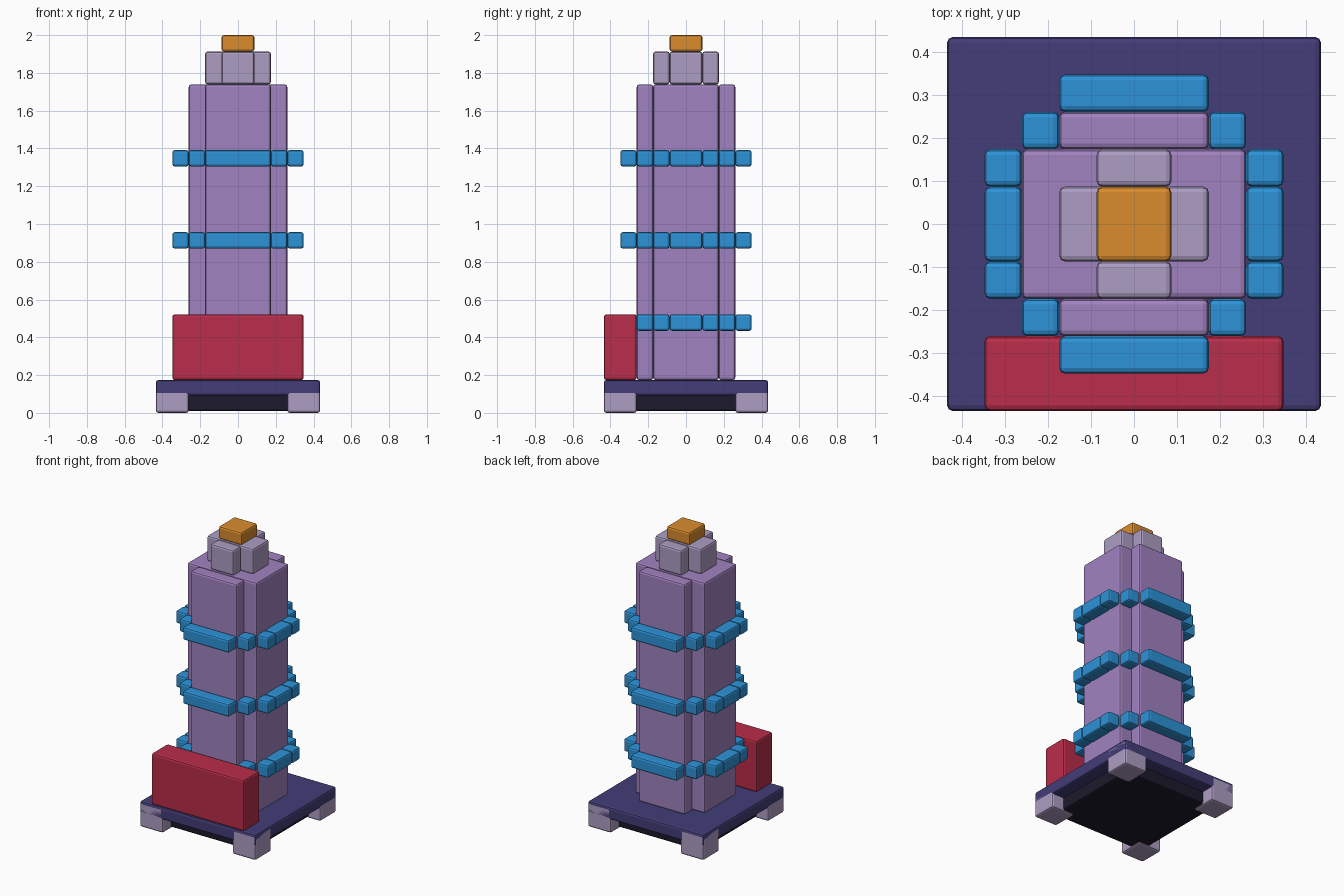
import bpy
import bmesh

if "Cube" in bpy.data.objects:
    bpy.data.objects.remove(bpy.data.objects["Cube"])

U = 2 / 23  # block unit: the tower is 23 blocks tall


def material(name, rgb):
    m = bpy.data.materials.new(name)
    m.diffuse_color = (*rgb, 1)
    m.use_nodes = True
    m.node_tree.nodes["Principled BSDF"].inputs["Base Color"].default_value = m.diffuse_color
    return m


VIOLET = material("violet", (0.356, 0.223, 0.533))
BLUE = material("blue", (0.026, 0.29, 0.69))
RED = material("red", (0.485, 0.026, 0.069))
INDIGO = material("indigo", (0.056, 0.047, 0.188))
PALE = material("pale_lilac", (0.418, 0.337, 0.546))
ORANGE = material("orange", (0.70, 0.262, 0.026))
DARK = material("dark", (0.012, 0.010, 0.025))


def block(name, x, y, z, mat, bevel=0.013):
    """Softly bevelled box; x, y, z are (min, max) in block units."""
    bm = bmesh.new()
    bmesh.ops.create_cube(bm, size=1)
    for v in bm.verts:
        v.co = [(lo + hi) / 2 * U + c * (hi - lo) * U
                for c, (lo, hi) in zip(v.co, (x, y, z))]
    bmesh.ops.bevel(bm, geom=bm.edges[:], offset=bevel, segments=2,
                    profile=0.5, affect='EDGES')
    me = bpy.data.meshes.new(name)
    bm.to_mesh(me)
    bm.free()
    me.materials.append(mat)
    ob = bpy.data.objects.new(name, me)
    bpy.context.collection.objects.link(ob)
    return ob


def side(s, lo, hi):
    """Range lo..hi on the positive or negative side of an axis."""
    return (lo, hi) if s > 0 else (-hi, -lo)


# Base: slab, recessed underside and four corner feet
block("base_slab", (-5, 5), (-5, 5), (1.05, 2), INDIGO)
block("base_underside", (-4, 4), (-4, 4), (0.1, 1.2), DARK)
for sx in (-1, 1):
    for sy in (-1, 1):
        block("foot", side(sx, 3, 5), side(sy, 3, 5), (0, 1.95), PALE)

# Tower body with front and back panels
block("tower_core", (-3, 3), (-2, 2), (2, 20), VIOLET)
for s in (-1, 1):
    block("tower_panel", (-2, 2), side(s, 2, 3), (2, 20), VIOLET)

# Entrance block at the front
block("entrance", (-4, 4), (-5, -3), (2, 6), RED)

# Stepped bands around the tower
for z in (5, 10, 15):
    zr = (z, z + 1)
    for s in (-1, 1):
        if not (z == 5 and s < 0):  # lowest front bar is replaced by the entrance
            block("band_bar", (-2, 2), side(s, 3, 4), zr, BLUE)
        block("band_side", side(s, 3, 4), (-1, 1), zr, BLUE)
        for t in (-1, 1):
            block("band_side_end", side(s, 3, 4), side(t, 1, 2), zr, BLUE)
            block("band_corner", side(s, 2, 3), side(t, 2, 3), zr, BLUE)

# Cross-shaped crown and the top cap
block("crown_core", (-2, 2), (-1, 1), (20, 22), PALE)
for s in (-1, 1):
    block("crown_panel", (-1, 1), side(s, 1, 2), (20, 22), PALE)
block("top_cap", (-1, 1), (-1, 1), (22, 23), ORANGE)
